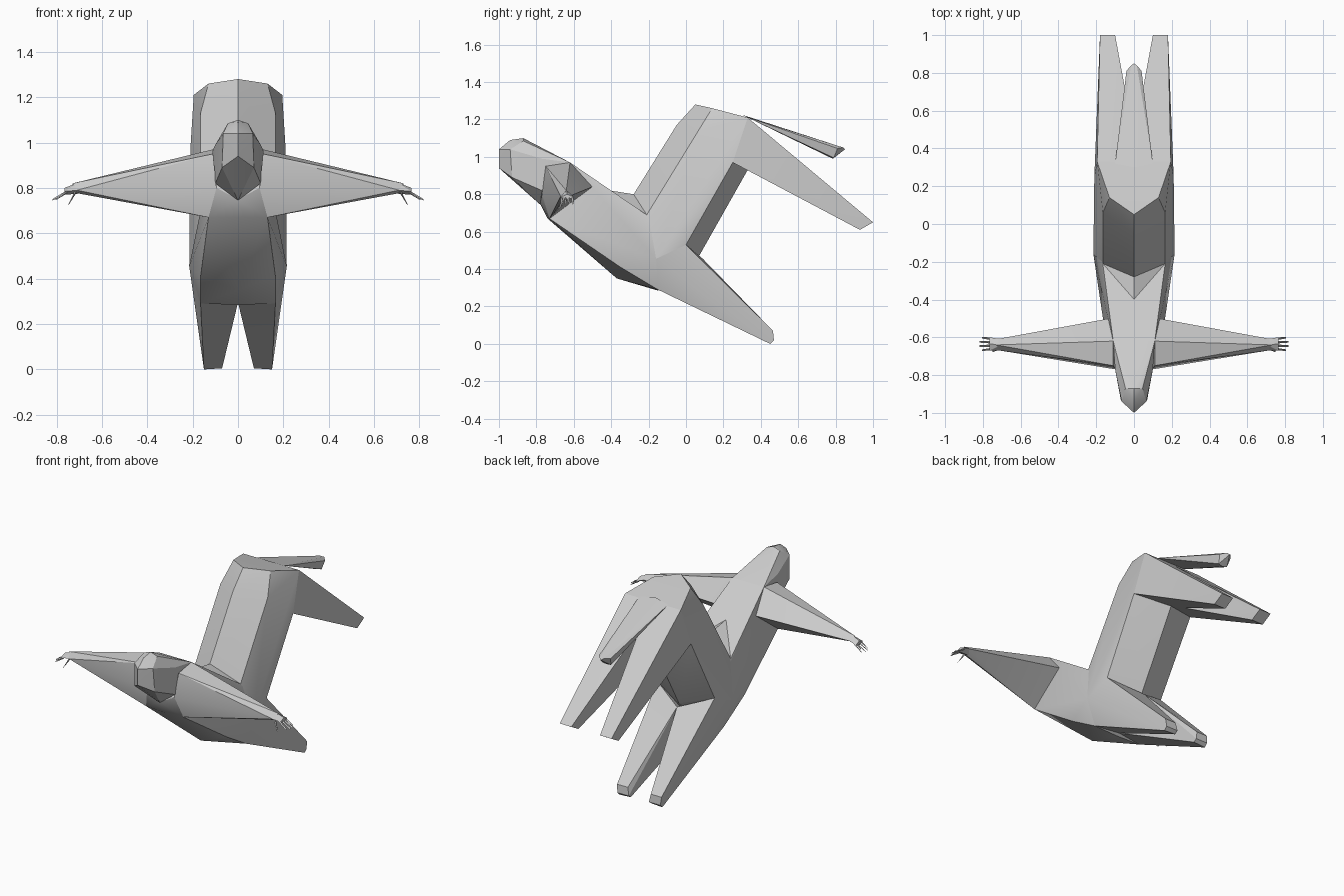
import bpy, bmesh, math

if "Cube" in bpy.data.objects:
    bpy.data.objects.remove(bpy.data.objects["Cube"])

grey = bpy.data.materials.new("light_grey")
grey.diffuse_color = (0.6, 0.6, 0.6, 1)
grey.use_nodes = True
grey.node_tree.nodes["Principled BSDF"].inputs["Base Color"].default_value = grey.diffuse_color


def hull(name, points, symmetric=False, flip=1):
    """Faceted solid around a few corner points, optionally mirrored in x."""
    bm = bmesh.new()
    corners = {(flip * x, y, z) for x, y, z in points}
    if symmetric:
        corners |= {(-x, y, z) for x, y, z in corners if x != 0}
    for p in sorted(corners):
        bm.verts.new(p)
    out = bmesh.ops.convex_hull(bm, input=bm.verts[:])
    junk = {g for g in out["geom_interior"] + out["geom_unused"] if isinstance(g, bmesh.types.BMVert)}
    bmesh.ops.delete(bm, geom=list(junk), context="VERTS")
    bmesh.ops.dissolve_limit(bm, angle_limit=math.radians(1), verts=bm.verts[:], edges=bm.edges[:])
    bmesh.ops.recalc_face_normals(bm, faces=bm.faces[:])
    mesh = bpy.data.meshes.new(name)
    bm.to_mesh(mesh)
    bm.free()
    mesh.materials.append(grey)
    ob = bpy.data.objects.new(name, mesh)
    bpy.context.collection.objects.link(ob)
    bpy.ops.object.select_all(action="DESELECT")
    ob.select_set(True)
    bpy.context.view_layer.objects.active = ob
    bpy.ops.object.shade_smooth_by_angle(angle=math.radians(25))
    return ob


def pair(name, points):
    for side, flip in (("right", 1), ("left", -1)):
        hull(side + "_" + name, points, flip=flip)


# Joints shared by neighbouring parts
shoulder_top, shoulder_front = (.11, -.62, .97), (.11, -.75, .95)
shoulder_back, chest_side, neck_side = (.13, -.50, .84), (.13, -.73, .67), (.095, -.77, .80)
waist, flank_low, belly_low = (.165, -.21, .69), (.215, -.16, .455), (.20, 0, .53)
flank_high, rump_side = (.21, .25, .97), (.195, .33, 1.21)
breast, breast_mid = (.165, -.35, .41), (0, -.37, .35)

# Horse barrel, from withers to rump
hull("barrel", [(0, -.28, .80), (0, -.05, 1.17), (0, .05, 1.28), waist, (.165, .06, 1.13),
                (.13, .14, 1.26), rump_side, flank_high, belly_low, flank_low,
                (0, .07, .47), (0, .33, .93)], True)

# Upper body leaning forward, and the wedge joining it to the withers
hull("torso", [shoulder_top, (0, -.62, .97), shoulder_back, (0, -.50, .84), chest_side, neck_side,
               (0, -.74, .67), (0, -.78, .75), waist, breast, breast_mid, flank_low,
               (0, -.15, .285), (.165, -.15, .29), belly_low, (0, .07, .47)], True)
hull("withers_wedge", [(0, -.50, .835), (0, -.28, .80), waist, (0, -.25, .6)], True)

# Neck and head
hull("head", [(0, -1, 1.04), (0, -1, .94), (0, -.94, 1.09), (0, -.87, 1.10), (.045, -.87, 1.085),
              (.065, -.94, 1.04), (.07, -.93, .89), (.10, -.77, .99), (.10, -.77, .82),
              (0, -.78, .745), shoulder_top, (0, -.62, .97)], True)

# Arms tapering to the wrists
pair("arm", [shoulder_top, shoulder_front, neck_side, chest_side, shoulder_back,
             (.73, -.61, .795), (.73, -.64, .82), (.71, -.67, .79), (.70, -.65, .775)])

# Hands: palm, four splayed fingers and a thumb
pair("palm", [(.70, -.61, .80), (.70, -.64, .825), (.70, -.67, .79), (.70, -.64, .775),
              (.765, -.60, .785), (.765, -.67, .785), (.765, -.635, .80), (.765, -.635, .77)])


def digit(name, base, tip, r=.007):
    ring = [(base[0], base[1] + a * r, base[2] + b * r) for a, b in ((1, 0), (0, 1), (-1, 0), (0, -1))]
    end = [(tip[0], tip[1] + a * .004, tip[2] + a * .003) for a in (-1, 1)]
    pair(name, ring + end)


for i in range(4):
    y = -.608 - .018 * i
    digit(f"finger_{i + 1}", (.75, y, .785), (.80 + (.018 if i in (1, 2) else .005), y + .006 - .004 * i, .748))
digit("thumb", (.715, -.655, .785), (.748, -.675, .725), .01)

# Front legs
pair("front_leg", [belly_low, (0, .09, .455), flank_low, (.165, -.15, .29), (0, -.13, .295),
                   (.07, .45, .005), (.15, .45, 0), (.07, .47, .02), (.15, .47, .02),
                   (.08, .465, .07), (.155, .465, .07)])

# Rear legs
pair("rear_leg", [rump_side, (0, .33, 1.21), flank_high, (0, .33, .93), (0, .46, 1.09), (0, .44, .87),
                  (.10, 1.0, .65), (.18, 1.0, .65), (.10, .93, .61), (.18, .93, .61)])

# Tail, flat at the rump and thicker at the tip
hull("tail", [(.10, .32, 1.215), (.085, .36, 1.195), (0, .30, 1.225), (.015, .84, 1.05),
              (.04, .81, 1.045), (.03, .79, .995), (0, .785, .99), (0, .85, 1.04)], True)
